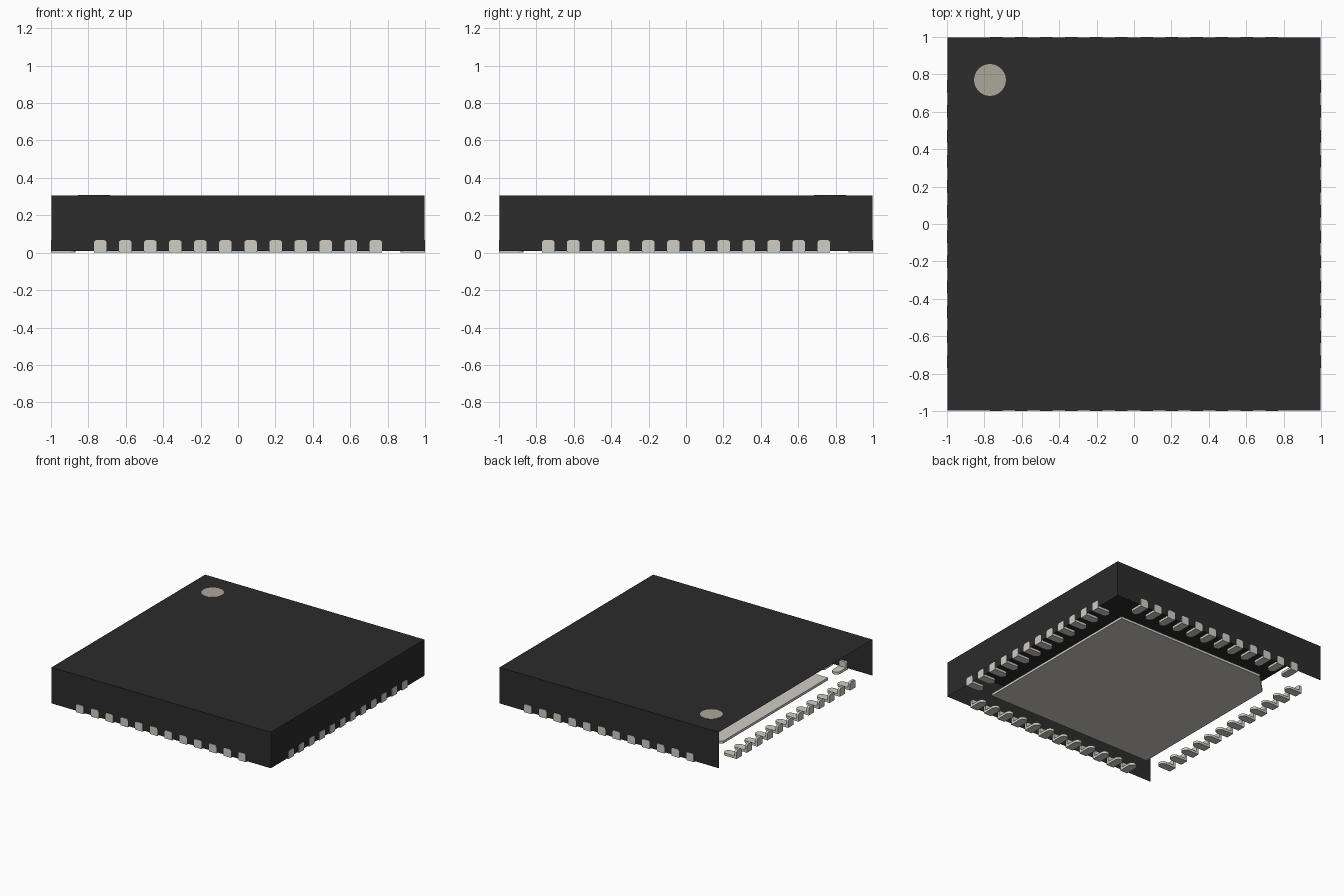
import bpy
import bmesh
from math import pi, sin, cos
from mathutils import Matrix, Vector

default = bpy.data.objects.get("Cube")
if default:
    bpy.data.objects.remove(default, do_unlink=True)


def material(name, color):
    mat = bpy.data.materials.new(name)
    mat.use_nodes = True
    mat.diffuse_color = (*color, 1)
    bsdf = mat.node_tree.nodes["Principled BSDF"]
    bsdf.inputs["Base Color"].default_value = (*color, 1)
    bsdf.inputs["Roughness"].default_value = 0.6
    return mat


BLACK = material("black_plastic", (0.025, 0.025, 0.025))
METAL = material("pale_grey_metal", (0.63, 0.61, 0.55))
BEIGE = material("beige_mark", (0.42, 0.39, 0.32))


def finish(name, bm, mat):
    mesh = bpy.data.meshes.new(name)
    bm.to_mesh(mesh)
    bm.free()
    mesh.materials.append(mat)
    obj = bpy.data.objects.new(name, mesh)
    bpy.context.collection.objects.link(obj)
    return obj


def prism(bm, outline, thickness, matrix):
    """Extrude a flat outline along its local z and place it."""
    low = [bm.verts.new(matrix @ Vector((x, y, 0))) for x, y in outline]
    high = [bm.verts.new(matrix @ Vector((x, y, thickness))) for x, y in outline]
    faces = [bm.faces.new(low[::-1]), bm.faces.new(high)]
    for i in range(len(low)):
        j = (i + 1) % len(low)
        faces.append(bm.faces.new((low[i], low[j], high[j], high[i])))
    bmesh.ops.recalc_face_normals(bm, faces=faces)


def tab(width, length, radius, steps=5):
    """Outline of a strip whose far end has rounded corners."""
    half = width / 2
    points = [(-half, 0), (half, 0)]
    for side, start in ((1, 0), (-1, pi / 2)):
        for i in range(steps + 1):
            a = start + i * pi / 2 / steps
            points.append((side * (half - radius) + radius * cos(a),
                           length - radius + radius * sin(a)))
    return points


# Moulded shell: open underneath and along its -x side
HALF, BOTTOM, TOP = 0.997, 0.01, 0.306
bm = bmesh.new()
bmesh.ops.create_cube(bm, size=1)
bmesh.ops.scale(bm, vec=(2 * HALF, 2 * HALF, TOP - BOTTOM), verts=bm.verts)
bmesh.ops.translate(bm, vec=(0, 0, (TOP + BOTTOM) / 2), verts=bm.verts)
bm.normal_update()
open_sides = [f for f in bm.faces if f.normal.z < -0.9 or f.normal.x < -0.9]
bmesh.ops.delete(bm, geom=open_sides, context="FACES")
finish("package_shell", bm, BLACK)

# Thermal pad with one chamfered corner
P, C = 0.76, 0.16
bm = bmesh.new()
prism(bm, [(-P, -P), (P, -P), (P, P), (C - P, P), (-P, P - C)], 0.02, Matrix())
finish("thermal_pad", bm, METAL)

# Corner mark on the top
bm = bmesh.new()
bmesh.ops.create_cone(bm, cap_ends=True, segments=40, radius1=0.085,
                      radius2=0.085, depth=0.004,
                      matrix=Matrix.Translation((-0.77, 0.77, TOP)))
finish("corner_mark", bm, BEIGE)

# Bent pins: a flat foot and an upright tab, twelve along each side
PITCH, COUNT, WIDTH, PLATE = 0.134, 12, 0.067, 0.02
foot = tab(WIDTH, 0.13, WIDTH / 2 - 0.001)
upright = tab(WIDTH, 0.067, 0.014)
for turn, side in enumerate(("front", "left", "back", "right")):
    bm = bmesh.new()
    spin = Matrix.Rotation(turn * pi / 2, 4, "Z")
    for i in range(COUNT):
        x = (i - (COUNT - 1) / 2) * PITCH
        prism(bm, foot, PLATE, spin @ Matrix.Translation((x, -1, 0)))
        prism(bm, upright, PLATE, spin @ Matrix.Translation((x, PLATE - 1, 0))
              @ Matrix.Rotation(pi / 2, 4, "X"))
    finish(side + "_pins", bm, METAL)
